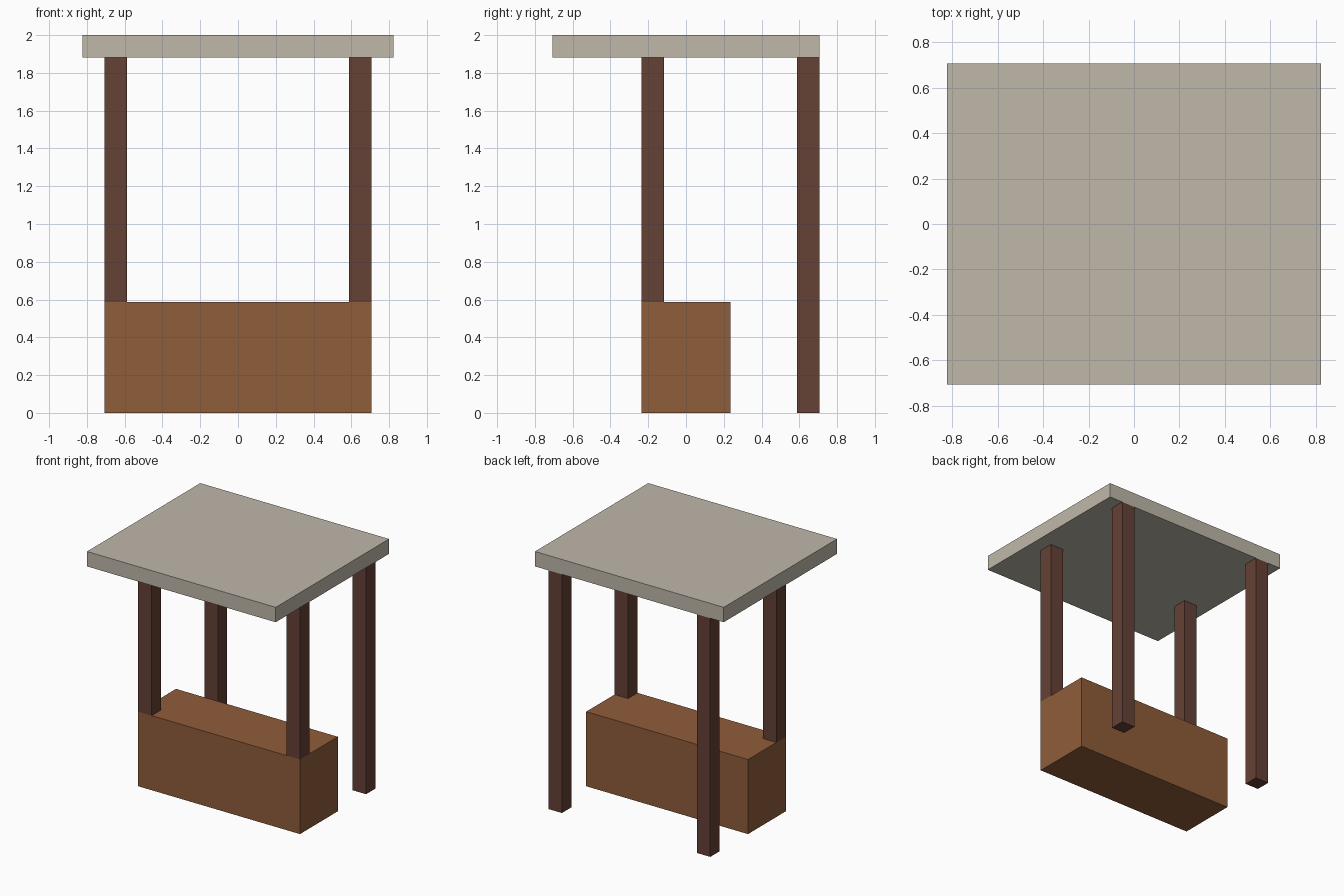
import bpy

if "Cube" in bpy.data.objects:
    bpy.data.objects.remove(bpy.data.objects["Cube"], do_unlink=True)

U = 2 / 17  # block unit: the stall is 17 units tall


def material(name, rgb):
    mat = bpy.data.materials.new(name)
    mat.use_nodes = True
    color = (*rgb, 1)
    mat.diffuse_color = color
    bsdf = next(n for n in mat.node_tree.nodes if n.type == "BSDF_PRINCIPLED")
    bsdf.inputs["Base Color"].default_value = color
    return mat


def box(name, low, high, mat):
    """Axis-aligned block between two corners given in block units."""
    center = [(a + b) / 2 * U for a, b in zip(low, high)]
    bpy.ops.mesh.primitive_cube_add(size=1, location=center)
    obj = bpy.context.object
    obj.name = obj.data.name = name
    obj.scale = [(b - a) * U for a, b in zip(low, high)]
    bpy.ops.object.transform_apply(location=False, rotation=False, scale=True)
    obj.data.materials.append(mat)
    return obj


canvas = material("pale beige", (0.52, 0.475, 0.40))
plank = material("warm brown wood", (0.275, 0.109, 0.042))
beam = material("dark brown wood", (0.13, 0.052, 0.035))

# Flat roof and counter
box("roof", (-7, -6, 16), (7, 6, 17), canvas)
box("counter", (-6, -2, 0), (6, 2, 5), plank)

# Front posts stand on the counter, back posts on the ground
for side, x in (("left", 5), ("right", -6)):
    box(f"front_post_{side}", (x, -2, 5), (x + 1, -1, 16), beam)
    box(f"back_post_{side}", (x, 5, 0), (x + 1, 6, 16), beam)
